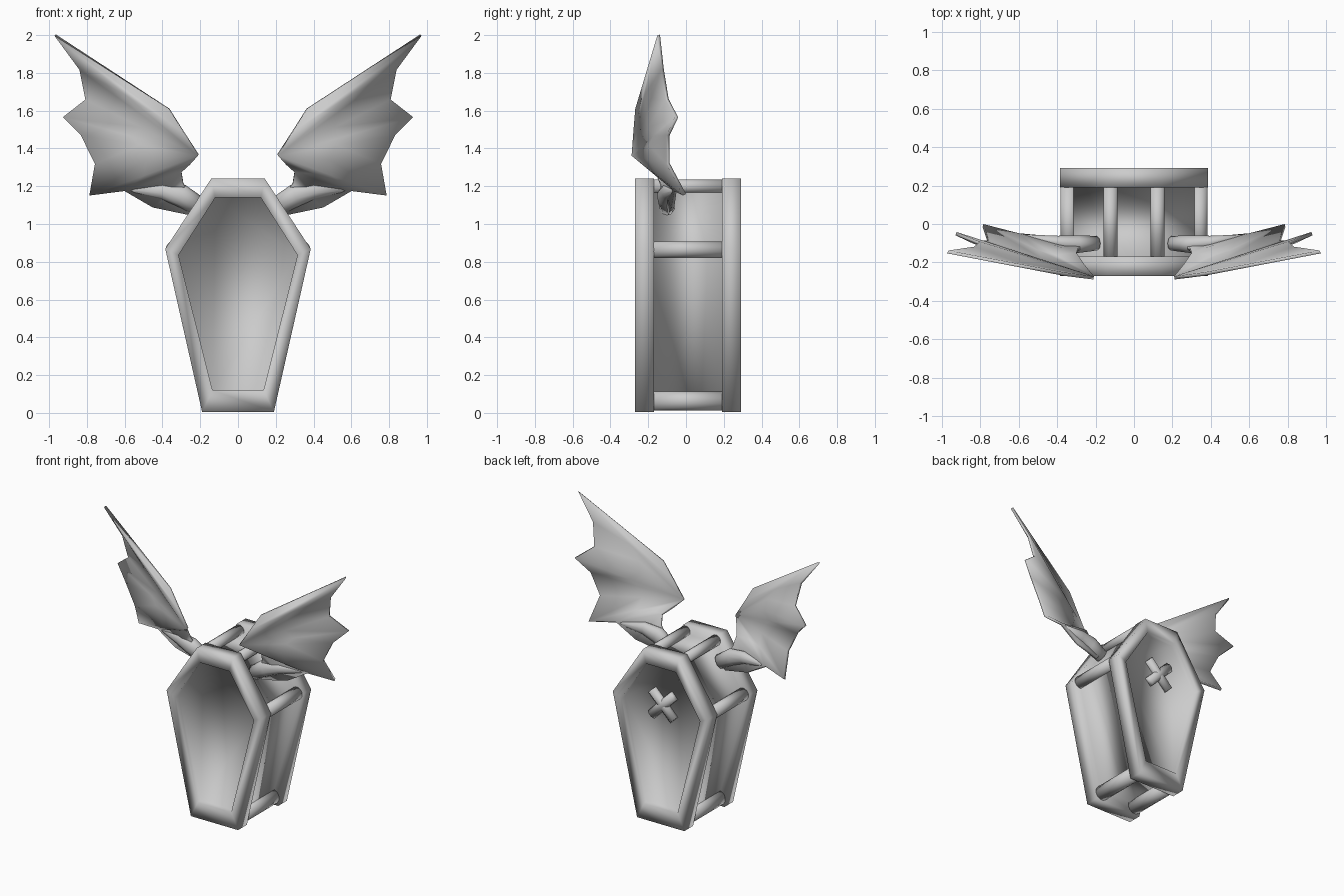
import bpy, bmesh, math
from mathutils import Vector

if "Cube" in bpy.data.objects:
    bpy.data.objects.remove(bpy.data.objects["Cube"])

grey = bpy.data.materials.new("plain_grey")
grey.diffuse_color = (0.6, 0.6, 0.6, 1)
grey.use_nodes = True
grey.node_tree.nodes["Principled BSDF"].inputs["Base Color"].default_value = grey.diffuse_color


def make(name, verts, faces):
    me = bpy.data.meshes.new(name)
    me.from_pydata(verts, [], faces)
    bm = bmesh.new()
    bm.from_mesh(me)
    bmesh.ops.recalc_face_normals(bm, faces=bm.faces)
    bm.to_mesh(me)
    bm.free()
    me.materials.append(grey)
    for p in me.polygons:
        p.use_smooth = True
    ob = bpy.data.objects.new(name, me)
    bpy.context.collection.objects.link(ob)
    return ob


def loft(name, rings):
    """Skin a list of equal-length rings and cap both ends."""
    n = len(rings[0])
    verts = [v for r in rings for v in r]
    faces = [(k*n + i, k*n + (i+1) % n, (k+1)*n + (i+1) % n, (k+1)*n + i)
             for k in range(len(rings) - 1) for i in range(n)]
    faces += [tuple(range(n)), tuple(range(len(verts) - n, len(verts)))]
    return make(name, verts, faces)


def tube(name, path, sides=10, squash=1.0):
    """Tapered tube through (x, y, z, radius) stations."""
    pts = [Vector(p[:3]) for p in path]
    rings = []
    for i, p in enumerate(pts):
        d = (pts[min(i+1, len(pts)-1)] - pts[max(i-1, 0)]).normalized()
        ref = Vector((0, 0, 1)) if abs(d.y) > 0.9 else Vector((0, 1, 0))
        u = (ref - d * ref.dot(d)).normalized()
        v = d.cross(u)
        rings.append([p + path[i][3] * (u * squash * math.cos(a) + v * math.sin(a))
                      for a in (2 * math.pi * (k + 0.5) / sides for k in range(sides))])
    return loft(name, rings)


# Coffin: two rims joined by a narrower box, with recessed front and back panels
def outline(half, y):
    return [(x, y, z) for x, z in half] + [(-x, y, z) for x, z in reversed(half)]

outer = [(0.19, 0.005), (0.385, 0.868), (0.142, 1.24)]
inner = [(0.135, 0.12), (0.315, 0.835), (0.12, 1.14)]
body = [(0.152, 0.09), (0.342, 0.862), (0.13, 1.18)]
steps = [(inner, -0.232), (inner, -0.27), (outer, -0.27), (outer, -0.17), (body, -0.17),
         (body, 0.19), (outer, 0.19), (outer, 0.29), (inner, 0.29), (inner, 0.252)]
loft("coffin", [outline(h, y) for h, y in steps])

# Corner bars between the rims
for s in (-1, 1):
    for name, x, z, r in (("top_bar", 0.122, 1.2, 0.038),
                          ("middle_bar", 0.339, 0.865, 0.045),
                          ("bottom_bar", 0.145, 0.063, 0.053)):
        tube(name, [(s*x, -0.171, z, r), (s*x, 0.191, z, r)], 12)

# Diagonal cross on the back panel
for s in (-1, 1):
    d = 0.088
    tube("cross_arm", [(-d, 0.26, 0.862 - s*d, 0.036), (d, 0.26, 0.862 + s*d, 0.036)], 8, 0.88)

# Bat wings: cupped membrane fanned from the elbow, then a lower flap and a thick arm
elbow = (0.21, -0.28, 1.365)
edge = [(0.365, -0.26, 1.61), (0.968, -0.145, 2.0), (0.835, -0.125, 1.82),
        (0.805, -0.10, 1.66), (0.925, -0.05, 1.565), (0.83, -0.095, 1.47),
        (0.755, -0.095, 1.32), (0.785, -0.008, 1.155), (0.60, -0.055, 1.18),
        (0.30, -0.155, 1.28)]
flap = [(0.45, -0.07, 1.09), (0.26, -0.085, 1.05), (0.22, -0.095, 1.10), (0.29, -0.13, 1.215)]
for s in (-1, 1):
    hub = Vector(elbow)
    ring = [Vector(p) for p in edge]
    mid = [hub.lerp(p, 0.5) for p in ring]
    n = len(ring)
    verts = [(s*p.x, p.y, p.z) for p in [hub] + mid + ring]
    verts += [(s*x, y, z) for x, y, z in flap]
    faces = []
    for i in range(n - 1):
        a, b = 1 + i, 2 + i
        faces += [(0, a, b), (a, a + n, b + n), (a, b + n, b)]
    low, inside, f = 2*n - 1, 2*n, 2*n + 1
    faces += [(inside, low, f), (inside, f, f + 3), (f + 3, f, f + 1), (f + 3, f + 1, f + 2)]
    wing = make("wing_membrane", verts, faces)
    mod = wing.modifiers.new("thickness", 'SOLIDIFY')
    mod.thickness = 0.018
    mod.offset = 0
    tube("wing_arm", [(s*0.20, -0.10, 1.09, 0.05), (s*0.30, -0.105, 1.15, 0.06),
                      (s*0.40, -0.095, 1.175, 0.045), (s*0.58, -0.06, 1.18, 0.008)], 10, 0.8)
